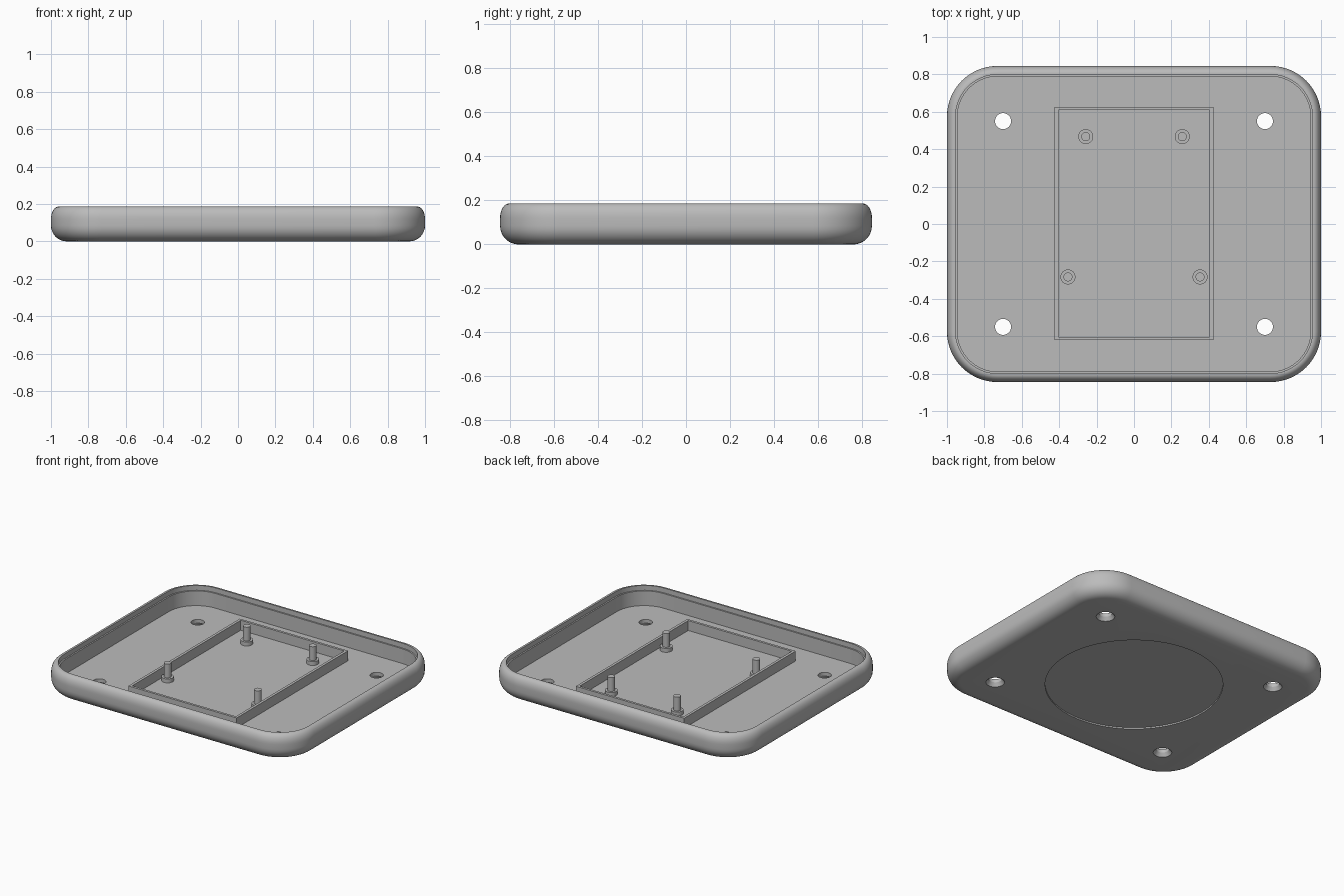
import bpy, bmesh, math

cube = bpy.data.objects.get("Cube")
if cube:
    bpy.data.objects.remove(cube, do_unlink=True)

GREY = bpy.data.materials.new("plain_grey")
GREY.use_nodes = True
GREY.diffuse_color = (0.5, 0.5, 0.5, 1)
GREY.node_tree.nodes["Principled BSDF"].inputs["Base Color"].default_value = (0.5, 0.5, 0.5, 1)

HX, HY, RADIUS = 1.0, 0.845, 0.27
FLOOR, TOP = 0.048, 0.186


def make_object(name, bm):
    bmesh.ops.recalc_face_normals(bm, faces=bm.faces)
    mesh = bpy.data.meshes.new(name)
    bm.to_mesh(mesh)
    bm.free()
    mesh.materials.append(GREY)
    obj = bpy.data.objects.new(name, mesh)
    bpy.context.collection.objects.link(obj)
    return obj


def select_only(obj):
    bpy.ops.object.select_all(action='DESELECT')
    obj.select_set(True)
    bpy.context.view_layer.objects.active = obj


def smooth(obj):
    select_only(obj)
    bpy.ops.object.shade_smooth_by_angle(angle=math.radians(30))


def loft(name, rings):
    """Join closed rings of points, capping the first and last."""
    bm = bmesh.new()
    loops = [[bm.verts.new(p) for p in ring] for ring in rings]
    n = len(loops[0])
    for a, b in zip(loops, loops[1:]):
        for i in range(n):
            j = (i + 1) % n
            bm.faces.new((a[i], a[j], b[j], b[i]))
    bm.faces.new(loops[0])
    bm.faces.new(loops[-1])
    return make_object(name, bm)


def rounded_ring(inset, z, steps=16):
    r = RADIUS - inset
    ring = []
    for q, (sx, sy) in enumerate(((1, 1), (-1, 1), (-1, -1), (1, -1))):
        for k in range(steps + 1):
            a = math.pi / 2 * (q + k / steps)
            ring.append((sx * (HX - RADIUS) + r * math.cos(a),
                         sy * (HY - RADIUS) + r * math.sin(a), z))
    return ring


def turned(name, x, y, profile, sides=32):
    """Round part from (radius, height) pairs."""
    angles = [2 * math.pi * i / sides for i in range(sides)]
    return loft(name, [[(x + r * math.cos(a), y + r * math.sin(a), z) for a in angles]
                       for r, z in profile])


# Tray shell: rounded outside, thin rim, inner step, flat floor
quarter = [math.pi / 2 * i / 8 for i in range(9)]
section = [(0.085 * (1 - math.sin(a)), 0.085 * (1 - math.cos(a))) for a in quarter]
section += [(0.04 * (1 - math.cos(a)), 0.12 + (TOP - 0.12) * math.sin(a)) for a in quarter]
section += [(0.046, TOP), (0.046, 0.152), (0.056, 0.152), (0.056, FLOOR)]
tray = loft("tray_shell", [rounded_ring(i, z) for i, z in section])

# Countersunk screw holes and the shallow round recess underneath
cutters = [turned("recess_cutter", 0, 0, [(0.57, -0.1), (0.57, 0.01)], 96)]
for sx in (-1, 1):
    for sy in (-1, 1):
        cutters.append(turned("hole_cutter", sx * 0.70, sy * 0.55,
                              [(0.06, -0.1), (0.06, 0), (0.043, 0.025), (0.043, 0.1)]))
for cutter in cutters:
    cutter.hide_render = True
    mod = tray.modifiers.new("cut", 'BOOLEAN')
    mod.operation, mod.solver, mod.object = 'DIFFERENCE', 'EXACT', cutter
    select_only(tray)
    bpy.ops.object.modifier_apply(modifier=mod.name)
    bpy.data.objects.remove(cutter, do_unlink=True)
smooth(tray)

# Rectangular frame on the floor
BASE, FRAME_TOP = FLOOR - 0.005, FLOOR + 0.07


def rect(hx, hy, z):
    return [(sx * hx, sy * hy + 0.003, z) for sx, sy in ((1, 1), (-1, 1), (-1, -1), (1, -1))]


bm = bmesh.new()
outer, inner = (0.424, 0.623), (0.405, 0.606)
loops = [[bm.verts.new(p) for p in rect(*size, z)]
         for size, z in ((outer, BASE), (outer, FRAME_TOP), (inner, FRAME_TOP), (inner, BASE))]
for a, b in zip(loops, loops[1:] + loops[:1]):
    for i in range(4):
        j = (i + 1) % 4
        bm.faces.new((a[i], a[j], b[j], b[i]))
make_object("board_frame", bm)

# Stepped mounting posts
for x, y, end in ((0.258, 0.467, "back"), (0.353, -0.283, "front")):
    for sx, side in ((1, "left"), (-1, "right")):
        smooth(turned(f"{end}_{side}_post", sx * x, y,
                      [(0.04, BASE), (0.04, FLOOR + 0.028), (0.024, FLOOR + 0.028),
                       (0.024, FLOOR + 0.125)]))
